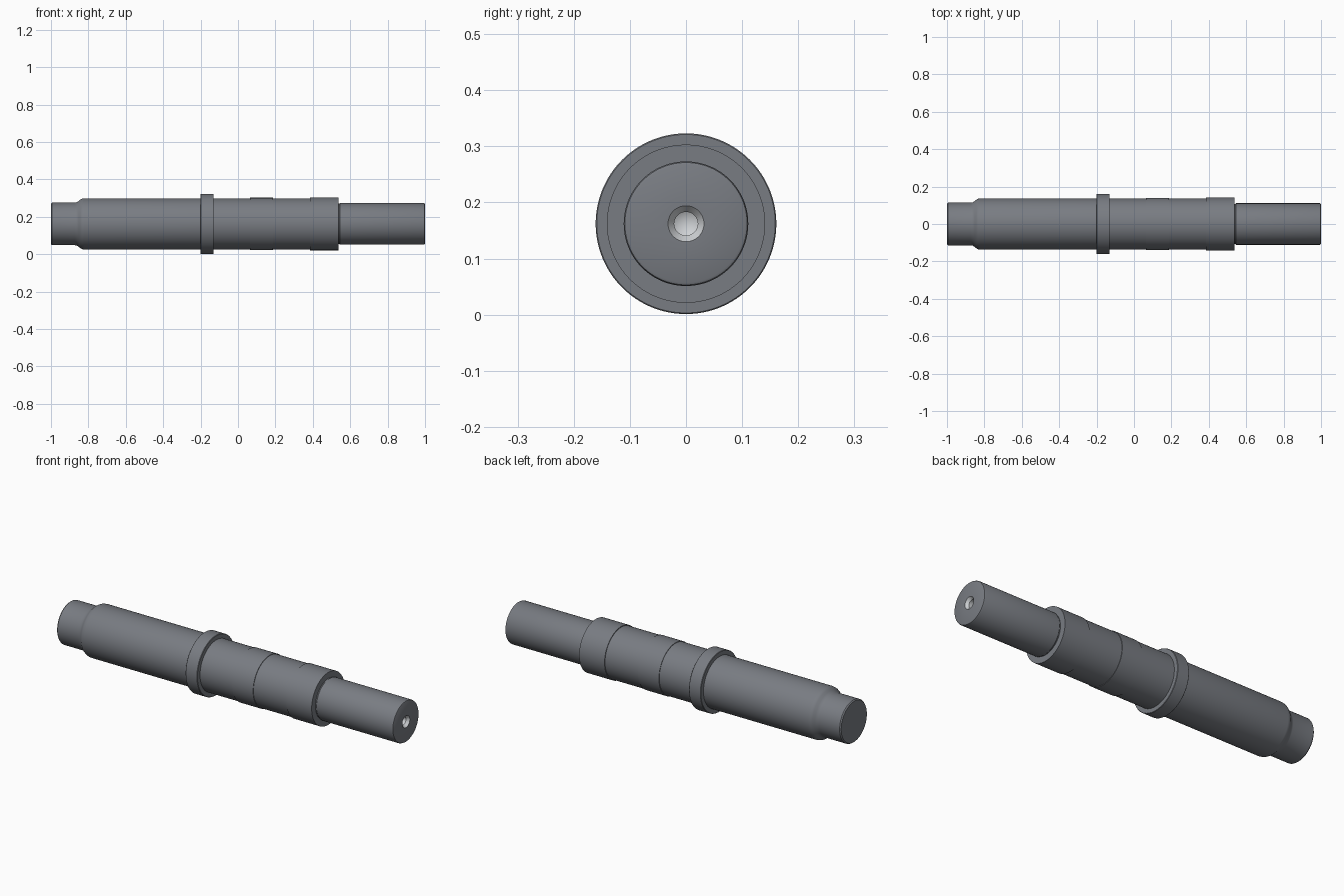
import bpy, bmesh, math
from mathutils import Vector

if "Cube" in bpy.data.objects:
    bpy.data.objects.remove(bpy.data.objects["Cube"])

AXIS_Z = 0.162   # height of the shaft centre line
SIDES = 128

# (x, radius) outline from the left end to the rim of the centre hole
shaft_profile = [
    # left journal with chamfered end
    (-1.0, 0.0), (-1.0, 0.109), (-0.994, 0.114), (-0.872, 0.114),
    # shoulder flowing up to the long body
    (-0.862, 0.116), (-0.852, 0.122), (-0.843, 0.130), (-0.834, 0.135), (-0.822, 0.137),
    (-0.200, 0.137),
    # collar
    (-0.200, 0.159), (-0.198, 0.161), (-0.132, 0.161), (-0.130, 0.159), (-0.130, 0.137),
    # first bearing seat
    (0.063, 0.137), (0.063, 0.140), (0.188, 0.140), (0.188, 0.137),
    # second bearing seat
    (0.386, 0.137), (0.386, 0.141), (0.537, 0.141),
    # relief groove and drive end
    (0.537, 0.108), (0.541, 0.108), (0.545, 0.111), (0.993, 0.111), (0.998, 0.109), (1.0, 0.105),
    (1.0, 0.032),
]
# countersunk centre hole, bright machined surface
hole_profile = [(1.0, 0.032), (0.985, 0.021), (0.90, 0.021), (0.888, 0.0)]


def material(name, color):
    mat = bpy.data.materials.new(name)
    mat.diffuse_color = (*color, 1)
    mat.use_nodes = True
    mat.node_tree.nodes["Principled BSDF"].inputs["Base Color"].default_value = mat.diffuse_color
    return mat


def lathe_x(name, points, sides, mat, flip=False):
    bm = bmesh.new()
    verts = [bm.verts.new((x, 0, r)) for x, r in points]
    edges = [bm.edges.new(pair) for pair in zip(verts, verts[1:])]
    bmesh.ops.spin(bm, geom=verts + edges, cent=Vector(), axis=(1, 0, 0),
                   angle=math.tau, steps=sides, use_merge=False)
    bmesh.ops.remove_doubles(bm, verts=bm.verts, dist=1e-5)
    bmesh.ops.recalc_face_normals(bm, faces=bm.faces)
    if flip:
        bmesh.ops.reverse_faces(bm, faces=bm.faces)
    mesh = bpy.data.meshes.new(name)
    bm.to_mesh(mesh)
    bm.free()
    mesh.materials.append(mat)
    obj = bpy.data.objects.new(name, mesh)
    obj.location.z = AXIS_Z
    bpy.context.collection.objects.link(obj)
    bpy.ops.object.select_all(action='DESELECT')
    bpy.context.view_layer.objects.active = obj
    obj.select_set(True)
    bpy.ops.object.shade_smooth_by_angle(angle=math.radians(30))
    return obj


dark_steel = material("dark_steel", (0.190, 0.202, 0.225))
bright_steel = material("bright_steel", (0.62, 0.64, 0.66))

lathe_x("stepped_shaft", shaft_profile, SIDES, dark_steel)
lathe_x("centre_hole", hole_profile, 64 * 2, bright_steel, flip=True)
